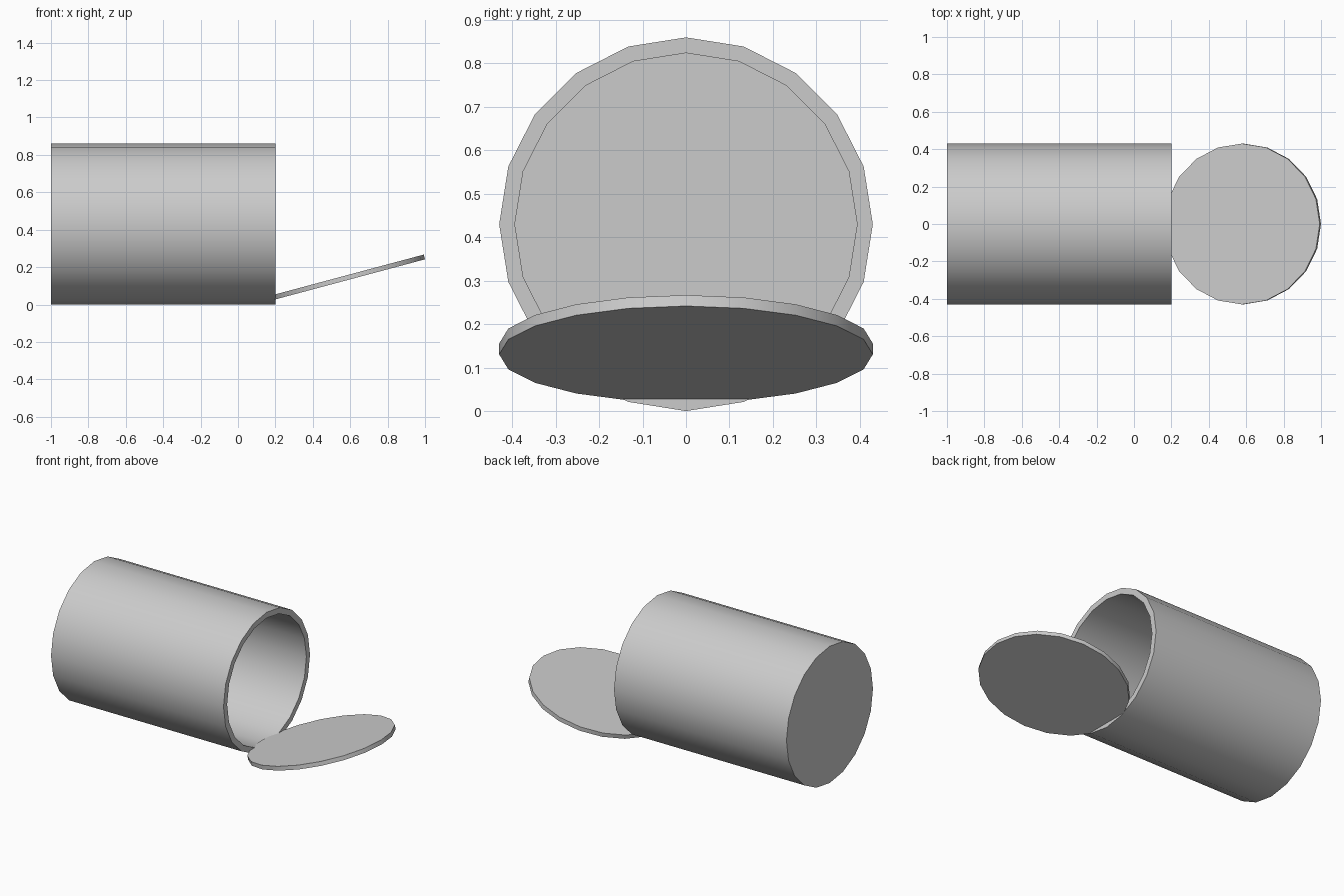
import bpy, bmesh, math

if "Cube" in bpy.data.objects:
    bpy.data.objects.remove(bpy.data.objects["Cube"])

SIDES = 20
R = 0.43
WALL = 0.036


def turned(name, profile, location, tilt=0.0):
    """Closed 20-sided turned part: profile is (height, radius) along local z."""
    bm = bmesh.new()
    rings = []
    for h, r in profile:
        rings.append([bm.verts.new((r * math.cos(2 * math.pi * i / SIDES),
                                    r * math.sin(2 * math.pi * i / SIDES), h))
                      for i in range(SIDES)])
    for a, b in zip(rings, rings[1:]):
        for i in range(SIDES):
            j = (i + 1) % SIDES
            bm.faces.new((a[i], a[j], b[j], b[i]))
    bm.faces.new(rings[0][::-1])
    bm.faces.new(rings[-1])
    bmesh.ops.recalc_face_normals(bm, faces=bm.faces)
    mesh = bpy.data.meshes.new(name)
    bm.to_mesh(mesh)
    bm.free()
    obj = bpy.data.objects.new(name, mesh)
    bpy.context.collection.objects.link(obj)
    obj.location = location
    obj.rotation_euler = (0, tilt, 0)
    bpy.ops.object.select_all(action='DESELECT')
    obj.select_set(True)
    bpy.context.view_layer.objects.active = obj
    bpy.ops.object.shade_smooth_by_angle(angle=math.radians(30))
    return obj


# Can lying on its side: outer wall, open rim, inner wall, closed back
turned("can_body",
       [(0, R), (1.2, R), (1.2, R - WALL), (WALL, R - WALL)],
       (-1.0, 0, R), math.radians(90))

# Hinged lid, bent open at the bottom of the rim
turned("lid", [(-0.013, R), (0.013, R)], (0.581, 0, 0.143), math.radians(-15))
